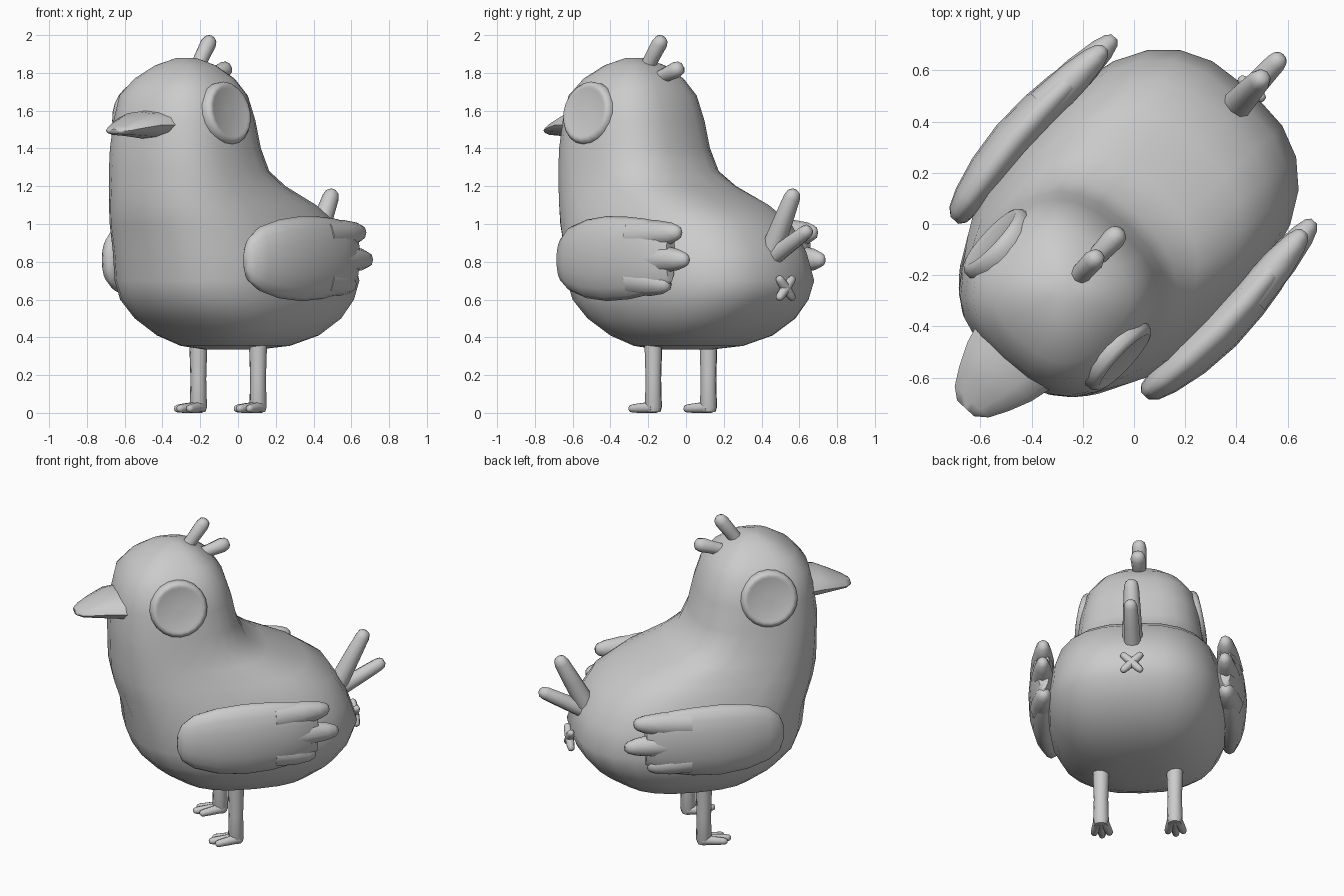
import bpy, bmesh, math
from mathutils import Matrix, Vector

cube = bpy.data.objects.get("Cube")
if cube:
    bpy.data.objects.remove(cube)

grey = bpy.data.materials.new("plain_grey")
grey.use_nodes = True
grey.diffuse_color = (0.6, 0.6, 0.6, 1)
grey.node_tree.nodes["Principled BSDF"].inputs["Base Color"].default_value = (0.6, 0.6, 0.6, 1)

# The bird is modelled facing -y, then turned toward its corner
TURN = Matrix.Rotation(math.radians(-42.7), 4, "Z") @ Matrix.Translation((-0.02, 0, 0))


def loft(name, rings, axis, sides=12, power=2.0, angle=60):
    """Skin superelliptic rings (centre, half width, half depth) set across an axis."""
    axis = Vector(axis).normalized()
    u = Vector((1, 0, 0))
    if abs(axis.x) > 0.9:
        u = Vector((0, 1, 0))
    u = (u - axis * u.dot(axis)).normalized()
    w = axis.cross(u)
    bm = bmesh.new()
    loops = []
    for centre, ru, rw in rings:
        loop = []
        for i in range(sides):
            a = math.tau * i / sides
            c, s = math.cos(a), math.sin(a)
            pu = math.copysign(abs(c) ** (2 / power), c) * ru
            pw = math.copysign(abs(s) ** (2 / power), s) * rw
            loop.append(bm.verts.new(Vector(centre) + u * pu + w * pw))
        loops.append(loop)
    for a, b in zip(loops, loops[1:]):
        for i in range(sides):
            j = (i + 1) % sides
            bm.faces.new((a[i], a[j], b[j], b[i]))
    bm.faces.new(loops[0][::-1])
    bm.faces.new(loops[-1])
    bmesh.ops.recalc_face_normals(bm, faces=bm.faces)
    bm.transform(TURN)
    mesh = bpy.data.meshes.new(name)
    bm.to_mesh(mesh)
    bm.free()
    mesh.materials.append(grey)
    obj = bpy.data.objects.new(name, mesh)
    bpy.context.collection.objects.link(obj)
    bpy.ops.object.select_all(action="DESELECT")
    obj.select_set(True)
    bpy.context.view_layer.objects.active = obj
    bpy.ops.object.shade_smooth_by_angle(angle=math.radians(angle))


def tube(name, start, end, r0, r1, sides=8):
    """Tapered rod with a rounded tip."""
    start, end = Vector(start), Vector(end)
    d = end - start
    k = r1 / d.length
    steps = ((0, r0), (0.5, (r0 + r1) / 2), (1 - k, r1), (1 - k * 0.3, r1 * 0.8), (1, r1 * 0.4))
    loft(name, [(start + d * t, r, r) for t, r in steps], d, sides)


# Body: height, diagonal centre, diagonal half extent, half width
POWER = 2.6
Q = POWER / (POWER - 1)
body = []
for z, c, h, w in (
    (0.335, -0.02, 0.14, 0.12), (0.355, 0.0, 0.29, 0.26), (0.41, 0.015, 0.43, 0.38),
    (0.5, 0.015, 0.55, 0.465), (0.6, 0.01, 0.625, 0.51), (0.7, 0.01, 0.655, 0.525),
    (0.85, -0.015, 0.64, 0.515), (1.0, -0.065, 0.61, 0.48), (1.1, -0.125, 0.555, 0.445),
    (1.2, -0.21, 0.47, 0.41), (1.28, -0.255, 0.425, 0.39), (1.4, -0.275, 0.40, 0.37),
    (1.55, -0.28, 0.375, 0.35), (1.68, -0.285, 0.34, 0.32), (1.77, -0.28, 0.265, 0.25),
    (1.84, -0.275, 0.16, 0.155), (1.88, -0.27, 0.05, 0.05),
):
    length = ((math.sqrt(2) * h) ** Q - w ** Q) ** (1 / Q)
    body.append(((0, c * math.sqrt(2), z), w, length))
loft("body", body, (0, 0, 1), 24, POWER)

# Beak: broad, flat and blunt
loft("beak", [((0.025, y, z), w, h) for y, z, w, h in (
    (-0.64, 1.525, 0.205, 0.08), (-0.78, 1.525, 0.17, 0.07), (-0.87, 1.51, 0.13, 0.045),
    (-0.94, 1.495, 0.09, 0.026), (-0.975, 1.49, 0.045, 0.012))], (0, 1, 0), 12)

for side, label in ((1, "left"), (-1, "right")):
    # Eye: rounded button with a flat face, tilted slightly upward
    normal = Vector((side, 0, 0.2)).normalized()
    centre = Vector((side * 0.318, -0.42, 1.585))
    loft(label + "_eye", [(centre + normal * t, r, r) for t, r in (
        (-0.1, 0.16), (-0.01, 0.17), (0.02, 0.168), (0.036, 0.155), (0.04, 0.142),
        (0.036, 0.13), (0.036, 0.02))], normal, 20)

    # Wing: padded blade ending in three feathers
    loft(label + "_wing", [((side * x, y, z), t, h) for y, x, z, t, h in (
        (-0.465, 0.505, 0.81, 0.02, 0.05), (-0.44, 0.51, 0.81, 0.045, 0.115),
        (-0.37, 0.52, 0.815, 0.065, 0.17), (-0.24, 0.535, 0.815, 0.083, 0.208),
        (-0.08, 0.548, 0.817, 0.088, 0.225), (0.08, 0.548, 0.82, 0.083, 0.218),
        (0.2, 0.543, 0.825, 0.074, 0.202), (0.3, 0.535, 0.83, 0.06, 0.178),
        (0.36, 0.53, 0.83, 0.035, 0.14))], (0, 1, 0), 16)
    for part, z0, z1, tip in (("upper", 0.935, 0.955, 0.43),
                              ("middle", 0.82, 0.81, 0.485), ("lower", 0.71, 0.68, 0.35)):
        rings = []
        for t, h in ((0, 0.085), (0.5, 0.076), (0.82, 0.056), (0.95, 0.038), (1, 0.018)):
            y = 0.1 + (tip - 0.1) * t
            rings.append(((side * (0.55 - 0.02 * t), y, z0 + (z1 - z0) * t), h * 0.85, h))
        loft(f"{label}_wing_{part}_feather", rings, (0, 1, 0), 8)

    # Leg and three splayed toes
    x, y = side * 0.215, -0.055
    loft(label + "_leg", [((x, y, z), r, r) for z, r in (
        (0.005, 0.038), (0.03, 0.046), (0.18, 0.042), (0.42, 0.05))], (0, 0, 1), 10)
    for part, dx, dy in (("inner", -0.048, 0.13), ("middle", 0, 0.16), ("outer", 0.048, 0.13)):
        tube(f"{label}_{part}_toe", (x + side * dx * 0.3, y + 0.01, 0.03),
             (x + side * dx, y - dy, 0.022), 0.03, 0.022)

# Crest and tail feathers
tube("crest_upper", (0, -0.32, 1.80), (0, -0.185, 1.99), 0.038, 0.042)
tube("crest_lower", (0, -0.24, 1.765), (0, -0.05, 1.83), 0.036, 0.045)
tube("tail_upper", (0, 0.60, 0.86), (0, 0.765, 1.18), 0.06, 0.044)
tube("tail_lower", (0, 0.60, 0.82), (0, 0.875, 0.975), 0.05, 0.04)

# Crossed mark on the rump
for side, label in ((1, "first"), (-1, "second")):
    low = Vector((-side * 0.06, 0.70, 0.60))
    high = Vector((side * 0.06, 0.70, 0.72))
    mid = (low + high) / 2
    for end, part in ((low, "lower"), (high, "upper")):
        tube(f"rump_cross_{label}_{part}", mid, end, 0.026, 0.022)
